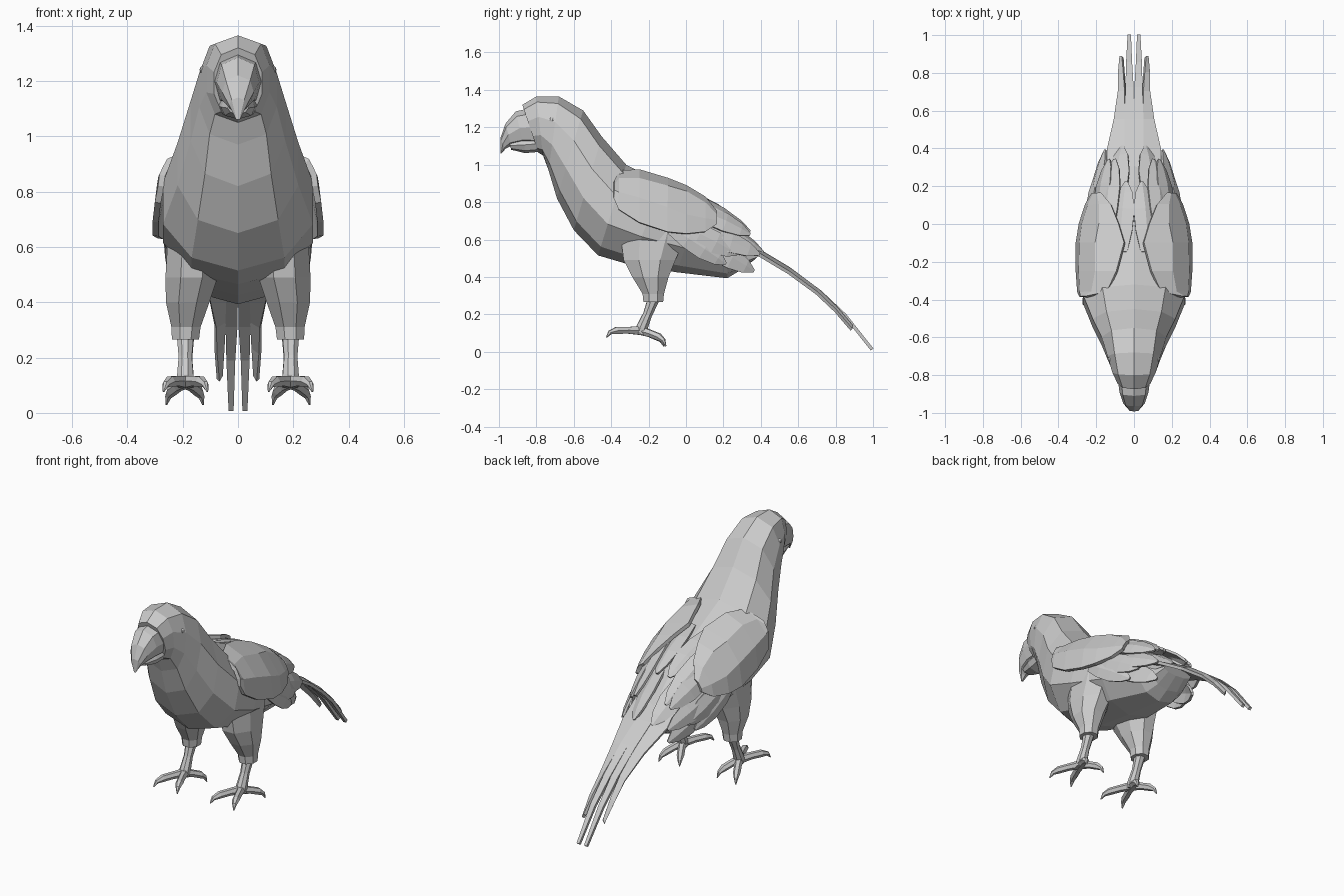
import bpy, bmesh
from math import sin, cos, pi, copysign
from mathutils import Vector as V

if "Cube" in bpy.data.objects:
    bpy.data.objects.remove(bpy.data.objects["Cube"])


def finish(name, bm, mirror=False, thick=0):
    bmesh.ops.recalc_face_normals(bm, faces=bm.faces[:])
    me = bpy.data.meshes.new(name)
    bm.to_mesh(me)
    bm.free()
    ob = bpy.data.objects.new(name, me)
    bpy.context.collection.objects.link(ob)
    if thick:
        m = ob.modifiers.new("thickness", 'SOLIDIFY')
        m.thickness, m.offset = thick, 0
    if mirror:
        m = ob.modifiers.new("mirror", 'MIRROR')
        m.use_mirror_merge = False
    return ob


def skin(bm, rows, closed):
    """Join rows of points with quads; closed rows get end caps."""
    vs = [[bm.verts.new(p) for p in r] for r in rows]
    n = len(vs[0])
    for a, b in zip(vs, vs[1:]):
        for i in range(n if closed else n - 1):
            j = (i + 1) % n
            bm.faces.new((a[i], a[j], b[j], b[i]))
    if closed:
        bm.faces.new(vs[0])
        bm.faces.new(vs[-1])


def profile_loft(name, sections, n=10):
    """Sections: top y,z, bottom y,z, half width, squareness of the sides."""
    rows = []
    for ty, tz, by, bz, w, e in sections:
        t, b = V((0, ty, tz)), V((0, by, bz))
        row = []
        for i in range(n):
            s, c = sin(2 * pi * i / n), cos(2 * pi * i / n)
            x = copysign(w * abs(s) ** e, s) if abs(s) > 1e-6 else 0
            row.append((t + b) / 2 + (t - b) / 2 * c + V((x, 0, 0)))
        rows.append(row)
    bm = bmesh.new()
    skin(bm, rows, True)
    return finish(name, bm)


def tube(bm, pts, radii, n=6):
    pts = [V(p) for p in pts]
    rows = []
    for k, (p, r) in enumerate(zip(pts, radii)):
        d = (pts[min(k + 1, len(pts) - 1)] - pts[max(k - 1, 0)]).normalized()
        u = d.cross(V((0.3, 1, 0)) if abs(d.z) > .8 else V((0, 0, 1))).normalized()
        v = d.cross(u)
        rows.append([p + r * (u * cos(2 * pi * i / n) + v * sin(2 * pi * i / n))
                     for i in range(n)])
    skin(bm, rows, True)


def feather(name, base, tip, w, normal):
    base, tip, nrm = V(base), V(tip), V(normal).normalized()
    side = (tip - base).cross(nrm).normalized()
    rows = []
    for t, k in ((0, .6), (.3, .95), (.6, 1), (.85, .65), (1, .12)):
        c = base.lerp(tip, t) + nrm * .05 * t * (1 - t)
        s = side * w * .5 * k
        rows.append([c - s, c + nrm * .015 * k, c + s])
    bm = bmesh.new()
    skin(bm, rows, False)
    finish(name, bm, True, .014)


# Body with head and neck
profile_loft("body", [
    (-.875, 1.32, -.79, 1.065, .09, .75), (-.80, 1.365, -.765, 1.05, .118, .65),
    (-.68, 1.365, -.735, .97, .145, .65), (-.55, 1.29, -.69, .82, .178, .75),
    (-.45, 1.15, -.60, .65, .228, .85), (-.32, 1.0, -.47, .515, .285, 1),
    (-.12, .90, -.30, .465, .285, 1), (.08, .80, -.05, .425, .245, 1),
    (.23, .66, .22, .393, .16, 1), (.34, .56, .29, .435, .12, 1),
    (.40, .525, .37, .495, .10, 1)])

# Beak
profile_loft("upper_beak", [
    (-.82, 1.305, -.76, 1.10, .09, .75), (-.91, 1.285, -.87, 1.105, .077, .75),
    (-.965, 1.22, -.935, 1.10, .057, .75), (-.993, 1.14, -.965, 1.085, .032, 1),
    (-.992, 1.06, -.985, 1.062, .007, 1)], 8)
profile_loft("lower_beak", [
    (-.76, 1.16, -.77, 1.07, .075, .75), (-.87, 1.15, -.86, 1.062, .062, .75),
    (-.945, 1.125, -.935, 1.08, .038, 1)], 8)

# Eyes
for s in (-1, 1):
    bpy.ops.mesh.primitive_uv_sphere_add(segments=8, ring_count=6, radius=.016,
                                         location=(s * .123, -.715, 1.24))
    bpy.context.object.name = "eye"

# Wing coverts: y, then x,z from lower edge up to the back
wing = [
    (-.385, .278, .82, .274, .86, .26, .89, .25, .91),
    (-.36, .290, .76, .278, .85, .22, .92, .14, .96),
    (-.25, .298, .69, .283, .82, .20, .92, .09, .965),
    (-.10, .298, .64, .28, .77, .20, .88, .05, .92),
    (.0, .282, .63, .267, .73, .18, .85, .08, .88),
    (.10, .25, .64, .235, .71, .18, .79, .12, .82),
    (.16, .215, .68, .208, .70, .19, .73, .17, .745)]
bm = bmesh.new()
skin(bm, [[(r[i], r[0], r[i + 1]) for i in (1, 3, 5, 7)] for r in wing], False)
finish("wing_covert", bm, True, .022)

# Flight feathers: base, tip, width, outward direction
for base, tip, w, nrm in [
        ((.07, -.15, .89), (.04, .22, .745), .12, (.3, .4, 1)),
        ((.14, -.05, .85), (.10, .34, .64), .12, (.6, .4, .8)),
        ((.18, .0, .77), (.13, .34, .625), .12, (.9, .4, .6)),
        ((.10, .05, .74), (.06, .41, .53), .13, (.5, .5, .8)),
        ((.22, .0, .67), (.15, .39, .52), .12, (1, .4, .4)),
        ((.24, -.02, .67), (.19, .27, .52), .12, (1, .3, .2)),
        ((.21, .05, .60), (.13, .36, .43), .12, (1, .4, .2)),
        ((.25, -.08, .66), (.205, .21, .47), .11, (1, .2, .1))]:
    feather("wing_feather", base, tip, w, nrm)

# Tail feathers: y, z, inner x, outer x
for name, rows in (
        ("inner_tail_feather", [(.2, .63, 0, .05), (.4, .535, 0, .05), (.55, .445, 0, .05),
                                (.72, .318, .002, .045), (.85, .195, .01, .042),
                                (.995, .012, .016, .034)]),
        ("outer_tail_feather", [(.2, .62, .045, .16), (.4, .525, .045, .14),
                                (.55, .435, .045, .105), (.7, .325, .047, .082),
                                (.8, .23, .053, .08), (.885, .13, .06, .072)])):
    bm = bmesh.new()
    drop = .012 if name.startswith("outer") else 0
    skin(bm, [[(a, y, z + drop * .7), (b, y, z - drop)] for y, z, a, b in rows], False)
    finish(name, bm, True, .018)

# Feathered thighs: centre x,y,z and radii
bm = bmesh.new()
skin(bm, [[(x + rx * cos(pi * i / 4 + pi / 8), y + ry * sin(pi * i / 4 + pi / 8), z)
           for i in range(8)]
          for x, y, z, rx, ry in [(.16, -.17, .66, .10, .20), (.168, -.195, .49, .102, .15),
                                  (.182, -.19, .40, .085, .105), (.188, -.175, .31, .057, .062),
                                  (.19, -.175, .265, .053, .057)]], True)
finish("thigh", bm, True)

# Shanks and toes with hooked claws
bm = bmesh.new()
tube(bm, [(.19, -.17, .29), (.19, -.205, .2), (.19, -.235, .13), (.19, -.245, .095)],
     [.034, .026, .032, .03], 8)
finish("shank", bm, True)
foot = V((.19, -.24, .112))
for tip in ((.265, -.415, .09), (.115, -.415, .09), (.255, -.115, .045), (.13, -.125, .045)):
    tip = V(tip)
    bm = bmesh.new()
    up = V((0, 0, 1))
    tube(bm, [foot, foot.lerp(tip, .4) + up * .012, foot.lerp(tip, .75) + up * .018,
              foot.lerp(tip, .95) + up * .012, tip + (tip - foot) * .06 - up * .012],
         [.026, .021, .021, .013, .003])
    finish("toe", bm, True)
